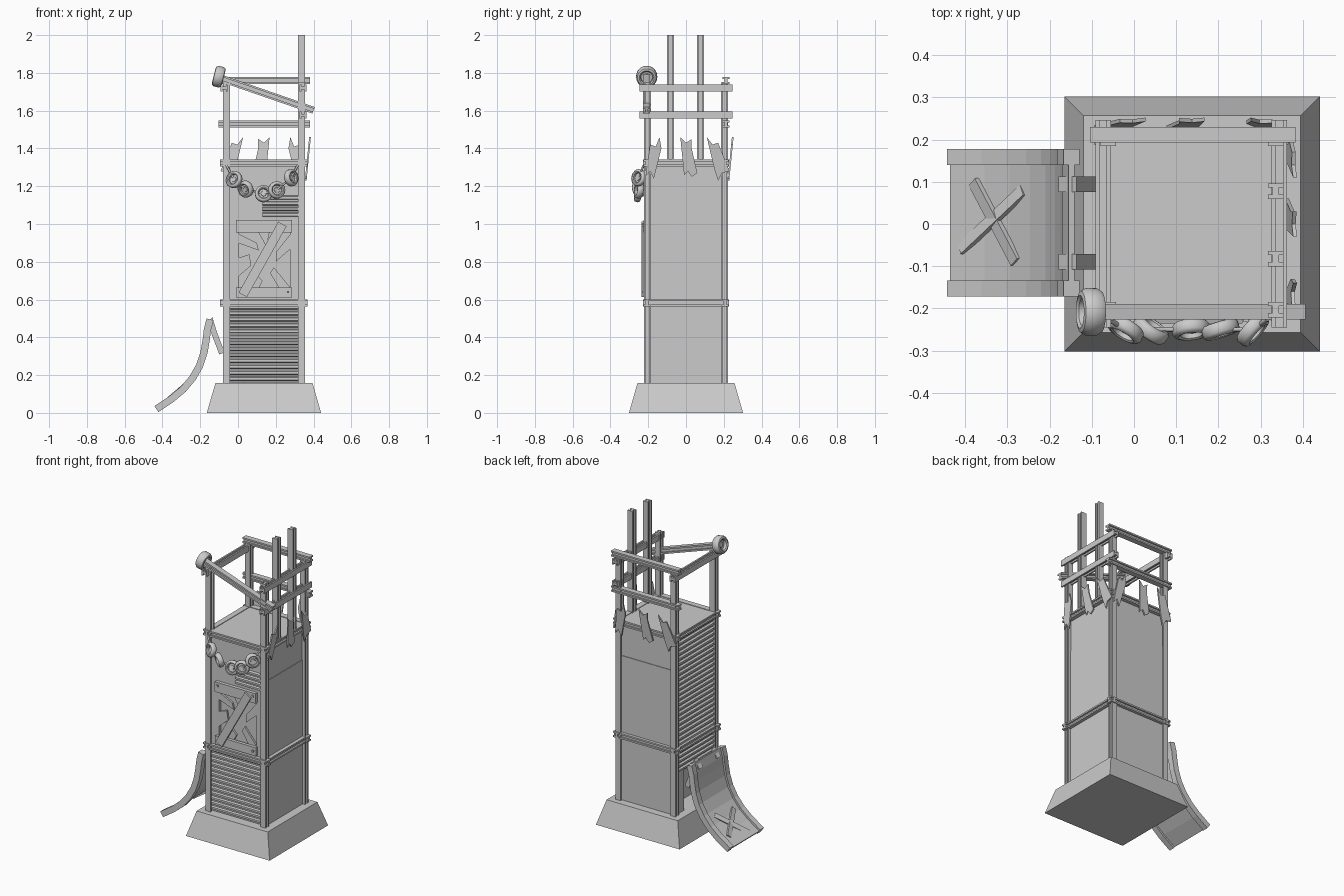
import bpy, bmesh, math
from mathutils import Vector, Matrix

if "Cube" in bpy.data.objects:
    bpy.data.objects.remove(bpy.data.objects["Cube"])

grey = bpy.data.materials.new("plain_grey")
grey.use_nodes = True
grey.diffuse_color = (0.6, 0.6, 0.6, 1)
grey.node_tree.nodes["Principled BSDF"].inputs["Base Color"].default_value = (0.6, 0.6, 0.6, 1)

CX = 0.137                    # tower axis
XL, XR, YD = -0.061, 0.336, 0.203   # post lines
X, Y, Z = Vector((1, 0, 0)), Vector((0, 1, 0)), Vector((0, 0, 1))


def finish(name, bm):
    bmesh.ops.recalc_face_normals(bm, faces=bm.faces)
    me = bpy.data.meshes.new(name)
    bm.to_mesh(me)
    bm.free()
    me.materials.append(grey)
    ob = bpy.data.objects.new(name, me)
    bpy.context.collection.objects.link(ob)
    return ob


def prism(name, outline, depth):
    """Extrude a closed 3D outline along a vector."""
    bm = bmesh.new()
    face = bm.faces.new([bm.verts.new(p) for p in outline])
    res = bmesh.ops.extrude_face_region(bm, geom=[face], use_keep_orig=True)
    moved = [v for v in res["geom"] if isinstance(v, bmesh.types.BMVert)]
    bmesh.ops.translate(bm, verts=moved, vec=depth)
    return finish(name, bm)


def box(name, x0, x1, y0, y1, z0, z1):
    return prism(name, [(x0, y0, z0), (x1, y0, z0), (x1, y1, z0), (x0, y1, z0)], Z * (z1 - z0))


def bar(name, p, q, side, w, h, groove=0.0):
    """Bar from p to q; with a groove it becomes an I-beam cut on the faces along side."""
    p, q = Vector(p), Vector(q)
    axis = (q - p).normalized()
    u = (side - axis * side.dot(axis)).normalized()
    v = axis.cross(u)
    a, b = w / 2, h / 2
    half = [(a, -b), (a, b)]
    if groove:
        half = [(a, -b), (a, -b * .45), (a - groove, -b * .45),
                (a - groove, b * .45), (a, b * .45), (a, b)]
    pts = half + [(-s, -t) for s, t in half]
    return prism(name, [p + u * s + v * t for s, t in pts], q - p)


def beam(name, p, q, side):
    return bar(name, p, q, side, 0.037, 0.037, 0.011)


def ribs(name, origin, along, out, z0, z1, count):
    """Corrugated sheet with horizontal ribs."""
    step = (z1 - z0) / count
    prof = [(-0.012, z0)]
    for i in range(count):
        z = z0 + i * step
        prof += [(0, z), (0.001, z + step * .3), (0.012, z + step * .45), (0.012, z + step * .85)]
    prof += [(0, z1), (-0.012, z1)]
    o = Vector(origin)
    return prism(name, [o + out * d + Z * z for d, z in prof], along)


def ribbon(name, path, thick, y0, y1):
    """Curved strip following an (x, z) path."""
    pts = [Vector(p) for p in path]
    top, low = [], []
    for i, p in enumerate(pts):
        t = (pts[min(i + 1, len(pts) - 1)] - pts[max(i - 1, 0)]).normalized()
        n = Vector((t.y, -t.x)) * thick / 2
        top.append(p + n)
        low.append(p - n)
    bm = bmesh.new()
    rows = [[bm.verts.new((p.x, y, p.y)) for p in line]
            for line, y in ((top, y0), (top, y1), (low, y1), (low, y0))]
    for a, b in zip(rows, rows[1:] + rows[:1]):
        for i in range(len(pts) - 1):
            bm.faces.new((a[i], a[i + 1], b[i + 1], b[i]))
    for e in (0, -1):
        bm.faces.new([r[e] for r in rows])
    return finish(name, bm)


def tyre(name, centre, axis, r=0.055, w=0.046):
    """Lathed tyre with a hub disc."""
    a = w / 2
    prof = [(0, a * .35), (r * .3, a * .35), (r * .33, a * .15), (r * .55, a * .15), (r * .58, a * .8),
            (r * .7, a), (r * .88, a * .9), (r, a * .5)]
    prof += [(s, -t) for s, t in reversed(prof)]
    bm = bmesh.new()
    vs = [bm.verts.new((s, 0, t)) for s, t in prof]
    es = [bm.edges.new(e) for e in zip(vs, vs[1:])]
    bmesh.ops.spin(bm, geom=vs + es, cent=(0, 0, 0), axis=Z, angle=math.tau, steps=24)
    bmesh.ops.remove_doubles(bm, verts=bm.verts, dist=1e-5)
    rot = Z.rotation_difference(Vector(axis).normalized()).to_matrix().to_4x4()
    bm.transform(Matrix.Translation(centre) @ rot)
    ob = finish(name, bm)
    bpy.ops.object.select_all(action="DESELECT")
    ob.select_set(True)
    bpy.context.view_layer.objects.active = ob
    bpy.ops.object.shade_smooth_by_angle(angle=math.radians(40))


# Sloped base
base = box("base", -0.165, 0.44, -0.302, 0.302, 0, 0.158)
for v in base.data.vertices:
    if v.co.z > 0.1:
        v.co.x = CX + (v.co.x - CX) * 0.85
        v.co.y *= 0.85

# Tower walls: plain right and back, opening on the lower left, boarded window in front
box("lower_core", 0.03, 0.33, -0.19, 0.195, 0.15, 0.59)
box("upper_core", -0.05, 0.33, -0.185, 0.195, 0.58, 1.32)
box("right_wall", 0.32, 0.338, -0.19, 0.19, 0.15, 1.1)
box("right_wall_top", 0.32, 0.334, -0.19, 0.19, 1.1, 1.32)
box("back_wall", XL, XR, 0.19, 0.206, 0.15, 1.1)
box("back_wall_top", XL, XR, 0.19, 0.202, 1.1, 1.32)
box("front_wall_top", XL, XR, -0.204, -0.18, 0.97, 1.32)
box("front_wall_left", XL, 0.005, -0.204, -0.18, 0.58, 0.97)
box("front_wall_right", 0.275, XR, -0.204, -0.18, 0.58, 0.97)
box("front_wall_sill", 0.005, 0.275, -0.204, -0.18, 0.58, 0.64)
ribs("front_lower_sheet", (XL, -0.198, 0), X * (XR - XL), -Y, 0.16, 0.57, 13)
ribs("front_patch_sheet", (0.13, -0.207, 0), X * 0.188, -Y, 1.03, 1.15, 4)
ribs("left_upper_sheet", (-0.062, -0.19, 0), Y * 0.38, -X, 0.59, 1.31, 22)
ribs("left_lower_sheet", (-0.062, -0.19, 0), Y * 0.38, -X, 0.42, 0.57, 5)
for s in (-1, 1):
    a, b = sorted((s * 0.19, s * 0.115))
    box("opening_jamb", -0.066, -0.045, a, b, 0.15, 0.43)
box("deck", -0.075, 0.345, -0.205, 0.205, 1.305, 1.338)

# Frame posts
for x in (XL, XR):
    for y in (-YD, YD):
        beam("corner_post", (x, y, 0.15), (x, y, 1.75), X)
for y in (-0.082, 0.078):
    beam("tall_post", (XR, y, 1.33), (XR, y, 2.0), X)

# Ring beams round the tower
for z in (0.583, 1.323):
    for y in (-YD - 0.004, YD + 0.004):
        beam("ring_beam_x", (-0.095, y, z), (0.369, y, z), Y)
    for x in (XL - 0.006, XR + 0.006):
        beam("ring_beam_y", (x, -0.228, z), (x, 0.228, z), X)

# Railings, one of them fallen with a tyre on its end
for z in (1.76, 1.53):
    beam("back_rail", (-0.104, 0.211, z), (0.382, 0.211, z), Y)
for z in (1.72, 1.576):
    beam("right_rail", (XR + 0.008, -0.245, z), (XR + 0.008, 0.246, z), Z)
beam("left_rail", (XL - 0.012, -0.245, 1.72), (XL - 0.012, 0.246, 1.72), Z)
beam("fallen_rail", (-0.1, -0.208, 1.775), (0.4, -0.208, 1.602), Y)
tyre("rail_tyre", (-0.102, -0.208, 1.78), (1, 0, -0.25), 0.056, 0.054)

# Jagged scrap plates at the top, repeated on right and back
plates = [
    [(-.215, 1.25), (-.19, 1.28), (-.17, 1.24), (-.13, 1.40), (-.14, 1.46), (-.16, 1.41), (-.19, 1.42)],
    [(-.03, 1.46), (0, 1.43), (.03, 1.45), (.03, 1.40), (.06, 1.27), (.03, 1.25), (.01, 1.28), (-.01, 1.26)],
    [(.11, 1.46), (.14, 1.42), (.17, 1.43), (.23, 1.28), (.19, 1.27), (.17, 1.23), (.15, 1.29)]]
for pl in plates:
    prism("right_scrap_plate", [(0.363 + (z - 1.32) * .1, u, z) for u, z in pl], X * 0.009)
    prism("back_scrap_plate", [(CX - u, 0.229 + (z - 1.32) * .1, z) for u, z in pl], Y * 0.009)

# Boarded window with splintered slats
prism_y = -0.19
splinters = [[(.0, .95), (.1, .9), (.11, .86), (.0, .9)], [(.28, .95), (.2, .85), (.2, .8), (.28, .87)],
             [(.0, .82), (.06, .84), (.07, .78), (.0, .72)], [(.28, .66), (.19, .77), (.17, .74), (.23, .64)],
             [(.04, .64), (.1, .73), (.13, .7), (.1, .64)], [(.1, .97), (.15, .88), (.17, .97)]]
for s in splinters:
    prism("window_splinter", [(x, prism_y, z) for x, z in s], -Y * 0.012)
box("window_top_board", -0.01, 0.285, -0.226, -0.2, 0.955, 1.02)
box("window_bottom_board", -0.01, 0.285, -0.222, -0.2, 0.61, 0.665)
bar("window_cross_board", (0.025, -0.229, 0.625), (0.235, -0.229, 1.0), Y, 0.014, 0.05)
for x, z in ((.01, 1.0), (.265, 1.0), (.01, .64), (.265, .64)):
    box("board_bolt", x - .006, x + .006, -0.232, -0.215, z - .006, z + .006)

# Garland of tyres on a rope
hang = [(-.02, 1.235, (-.6, -1, .3)), (.04, 1.185, (-.7, -1, -.3)), (.135, 1.16, (.1, -1, .3)),
        (.205, 1.18, (.3, -1, .1)), (.282, 1.245, (.9, -.8, .2))]
for x, z, axis in hang:
    tyre("garland_tyre", (x, -0.25, z), axis, 0.045, 0.034)
rope = bpy.data.curves.new("garland_rope", "CURVE")
rope.dimensions = "3D"
rope.bevel_depth = 0.006
rope.bevel_resolution = 1
rope.materials.append(grey)
line = [(XL, -0.225, 1.31)] + [(x, -0.25, z) for x, z, a in hang] + [(XR - .02, -0.225, 1.31)]
sp = rope.splines.new("POLY")
sp.points.add(len(line) - 1)
for pt, co in zip(sp.points, line):
    pt.co = (*co, 1)
bpy.context.collection.objects.link(bpy.data.objects.new("garland_rope", rope))

# Collapsed slide: deck, side rails, hooks and crossed boards
path = [(-.148, .495), (-.162, .44), (-.168, .39), (-.18, .32), (-.203, .25), (-.24, .185),
        (-.29, .125), (-.35, .075), (-.432, .02)]
ribbon("slide_deck", path, 0.014, -0.15, 0.155)
for y in (-0.172, 0.14):
    ribbon("slide_rail", path, 0.038, y, y + 0.038)
for y in (-0.108, 0.076):
    ribbon("slide_hook", [(-.165, .45), (-.145, .495), (-.125, .42), (-.085, .315)], 0.03, y, y + 0.037)
for ends in (((-.38, .1), (-.28, -.09)), ((-.41, -.06), (-.262, .08))):
    p, q = [(x, y, 0.175 + (x + 0.25) * 0.85) for x, y in ends]
    bar("slide_board", p, q, Vector((0.65, 0, 0.76)), 0.03, 0.012)
